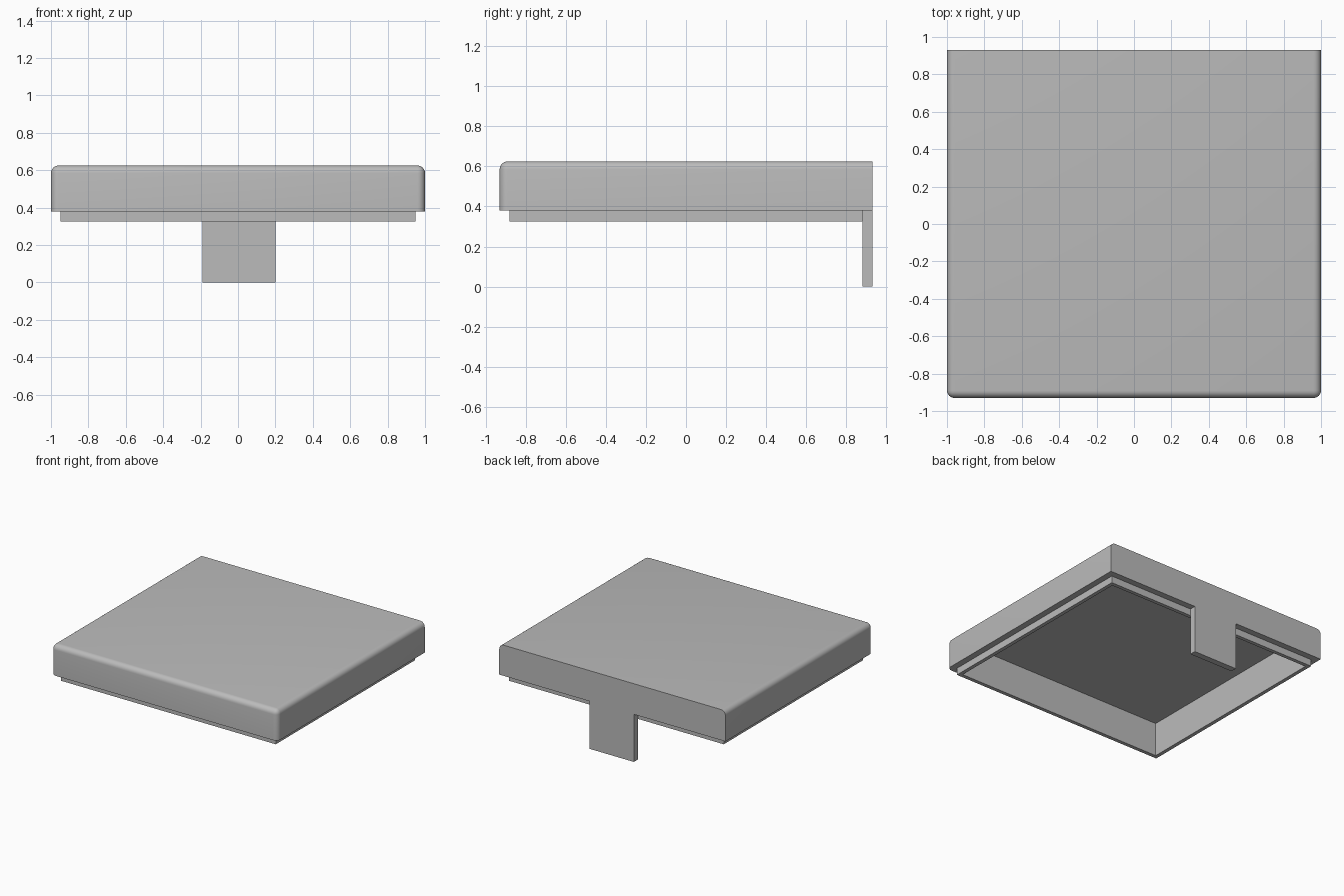
import bpy
import bmesh
import math
from mathutils import Vector

cube = bpy.data.objects.get("Cube")
if cube:
    bpy.data.objects.remove(cube)

HALF_X, HALF_Y = 1.0, 0.93
RIM_Z, TOP_Z = 0.38, 0.625

grey = bpy.data.materials.new("plain grey")
grey.use_nodes = True
colour = (0.5, 0.5, 0.5, 1)
grey.diffuse_color = colour
grey.node_tree.nodes["Principled BSDF"].inputs["Base Color"].default_value = colour


def box(bm, low, high):
    """Add a box between two opposite corners."""
    low, high = Vector(low), Vector(high)
    verts = bmesh.ops.create_cube(bm, size=1)["verts"]
    for v in verts:
        v.co = (low + high) / 2 + v.co * (high - low)


def finish(bm, name):
    bmesh.ops.recalc_face_normals(bm, faces=bm.faces)
    mesh = bpy.data.meshes.new(name)
    bm.to_mesh(mesh)
    bm.free()
    mesh.materials.append(grey)
    obj = bpy.data.objects.new(name, mesh)
    bpy.context.collection.objects.link(obj)
    return obj


def push(bm, face, dz):
    """Extrude one face vertically and return the moved face."""
    face = bmesh.ops.extrude_discrete_faces(bm, faces=[face])["faces"][0]
    bmesh.ops.translate(bm, verts=face.verts, vec=(0, 0, dz))
    return face


# Lid: ledge and lip stepped out of the underside, then hollowed upwards
bm = bmesh.new()
box(bm, (-HALF_X, -HALF_Y, RIM_Z), (HALF_X, HALF_Y, TOP_Z))
bm.normal_update()
under = min(bm.faces, key=lambda f: f.calc_center_median().z)
bmesh.ops.inset_region(bm, faces=[under], thickness=0.05, use_even_offset=True)
under = push(bm, under, -0.055)
bmesh.ops.inset_region(bm, faces=[under], thickness=0.03, use_even_offset=True)
push(bm, under, 0.27)


# Round the top and upright edges, except those on the flat back
def is_rounded(edge):
    a, b = (v.co for v in edge.verts)
    mid = (a + b) / 2
    outer = all(abs(abs(p.x) - HALF_X) < 0.001 for p in (a, b))
    at_back = mid.y > HALF_Y - 0.001
    return outer and not at_back and mid.z > RIM_Z + 0.01


bmesh.ops.bevel(bm, geom=[e for e in bm.edges if is_rounded(e)], offset=0.04,
                offset_type='OFFSET', segments=6, profile=0.5,
                affect='EDGES', clamp_overlap=True)
lid = finish(bm, "lid")

# Tab hanging from the back ledge, flush with the back
bm = bmesh.new()
box(bm, (-0.19, HALF_Y - 0.05, 0), (0.2, HALF_Y, RIM_Z))
finish(bm, "back_tab")

# Smooth the rounded edges only
bpy.ops.object.select_all(action='DESELECT')
lid.select_set(True)
bpy.context.view_layer.objects.active = lid
bpy.ops.object.shade_smooth_by_angle(angle=math.radians(30))
